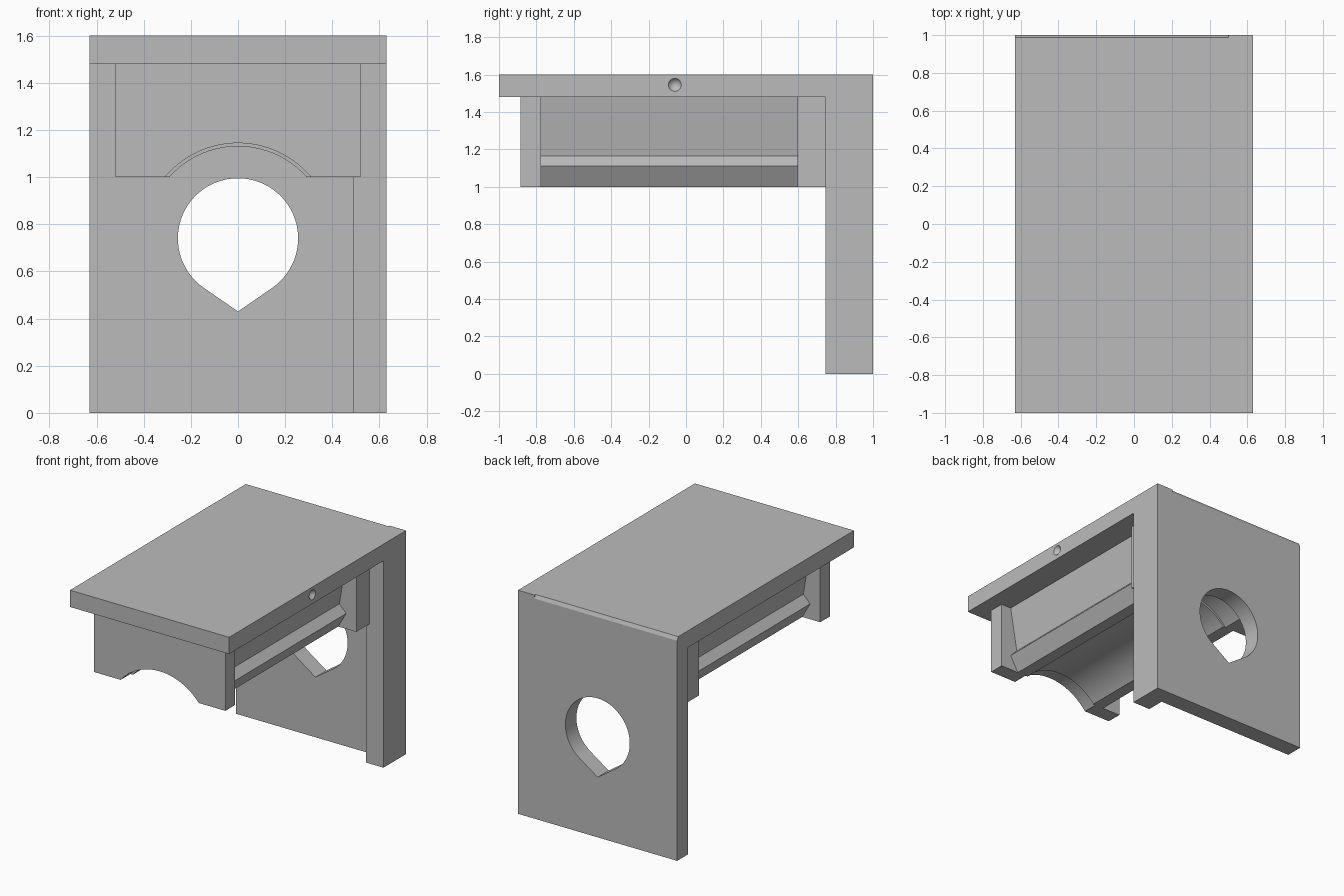
import bpy
import bmesh
from math import sin, cos, acos, pi, radians
from mathutils import Vector

cube = bpy.data.objects.get("Cube")
if cube:
    bpy.data.objects.remove(cube, do_unlink=True)

GREY = (0.5, 0.5, 0.5, 1)
mat = bpy.data.materials.new("matte grey")
mat.use_nodes = True
mat.diffuse_color = GREY
mat.node_tree.nodes["Principled BSDF"].inputs["Base Color"].default_value = GREY


def prism(name, profile, axis, start, end):
    """Extrude a 2D profile along x (profile is y,z) or y (profile is x,z)."""
    def place(p, d):
        return (d, p[0], p[1]) if axis == "x" else (p[0], d, p[1])
    bm = bmesh.new()
    face = bm.faces.new([bm.verts.new(place(p, start)) for p in profile])
    moved = bmesh.ops.extrude_face_region(bm, geom=[face])["geom"]
    shift = Vector(place((0, 0), end - start))
    bmesh.ops.translate(bm, vec=shift, verts=[v for v in moved if isinstance(v, bmesh.types.BMVert)])
    bmesh.ops.recalc_face_normals(bm, faces=bm.faces)
    mesh = bpy.data.meshes.new(name)
    bm.to_mesh(mesh)
    bm.free()
    mesh.materials.append(mat)
    obj = bpy.data.objects.new(name, mesh)
    bpy.context.collection.objects.link(obj)
    return obj


def rect(a0, a1, z0, z1):
    return [(a0, z0), (a1, z0), (a1, z1), (a0, z1)]


def arc(radius, centre, a0, a1, steps):
    angles = [a0 + (a1 - a0) * i / steps for i in range(steps + 1)]
    return [(radius * cos(a), centre + radius * sin(a)) for a in angles]


def activate(obj):
    bpy.ops.object.select_all(action="DESELECT")
    obj.select_set(True)
    bpy.context.view_layer.objects.active = obj


def cut(obj, cutter):
    mod = obj.modifiers.new("cut", "BOOLEAN")
    mod.operation = "DIFFERENCE"
    mod.solver = "EXACT"
    mod.object = cutter
    activate(obj)
    bpy.ops.object.modifier_apply(modifier=mod.name)
    bpy.data.objects.remove(cutter, do_unlink=True)


W, UNDER, TOP, FOOT, HUB = 0.63, 1.48, 1.6, 1.0, 0.74

# Top slab and back plate in one bent piece
body = prism("top_and_back_plate", [(-1, UNDER), (-1, TOP), (1, TOP), (1, 0),
             (0.875, 0), (0.875, UNDER)], "x", -W, W)

# Teardrop opening in the back plate
R = 0.255
tangent = acos(R / 0.31)
drop = arc(R, HUB, -pi / 2 + tangent, 1.5 * pi - tangent, 56) + [(0, HUB - 0.31)]
cut(body, prism("teardrop_cutter", drop, "y", 0.8, 1.1))

# Thin chamfer on the rear top edge, stopping short of one side
cut(body, prism("chamfer_cutter", [(0.988, 1.61), (0.988, TOP), (1.0, 1.575),
                (1.02, 1.575), (1.02, 1.61)], "x", -0.7, 0.5))

# Conical dimple in the slab edge
bpy.ops.mesh.primitive_cone_add(vertices=24, radius1=0.035, radius2=0.0, depth=0.05,
                                location=(W - 0.0249, -0.06, 1.545),
                                rotation=(0, radians(-90), 0))
cut(body, bpy.context.object)

# Flange along one side of the back plate
flange = prism("side_flange", rect(0.49, W, 0, UNDER), "y", 0.745, 0.876)


def arch(radius):
    half = acos((FOOT - HUB) / radius)
    return arc(radius, HUB, pi / 2 + half, pi / 2 - half, 40)


# End blocks with an arched underside
block = [(-0.52, FOOT)] + arch(0.404) + [(0.52, FOOT), (0.52, UNDER), (-0.52, UNDER)]
front_block = prism("front_block", block, "y", -0.885, -0.775)
rear_block = prism("rear_block", block, "y", 0.595, 0.876)

# Grooved rail joining the blocks
side = [(0.377, FOOT), (0.44, 1.11), (0.386, 1.165), (0.44, UNDER)]
rail_profile = arch(0.39) + side + [(-x, z) for x, z in reversed(side)]
rail = prism("grooved_rail", rail_profile, "y", -0.775, 0.595)

for obj in (body, flange, front_block, rear_block, rail):
    activate(obj)
    bpy.ops.object.shade_smooth_by_angle(angle=radians(20))
